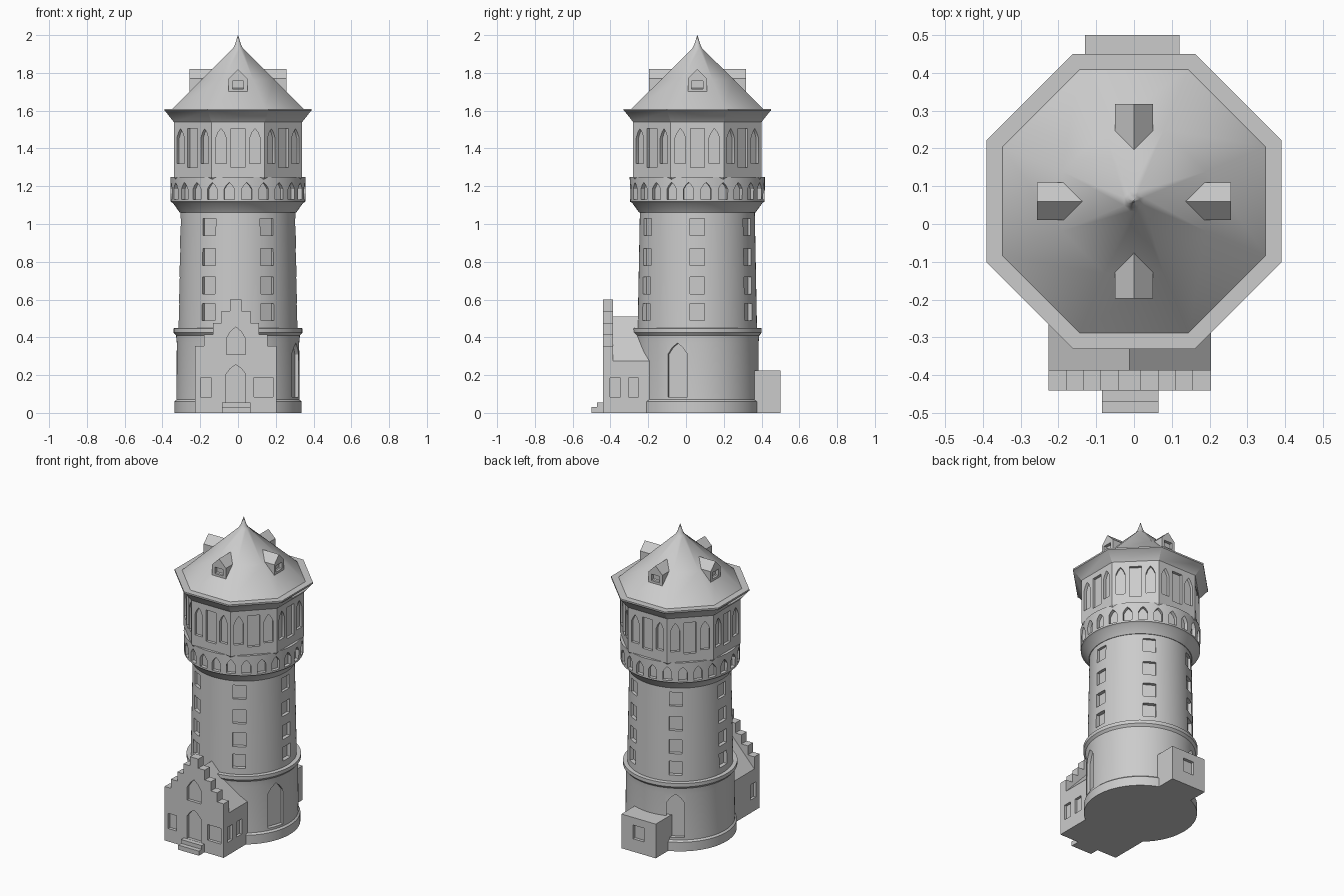
import bpy, bmesh, math
from mathutils import Vector

if "Cube" in bpy.data.objects:
    bpy.data.objects.remove(bpy.data.objects["Cube"])

CX, CY = 0.0, 0.06          # tower axis
FRONT, BACK = -90, 90       # facing angles in degrees

stone = bpy.data.materials.new("light grey stone")
stone.diffuse_color = (0.6, 0.6, 0.6, 1)
stone.use_nodes = True
stone.node_tree.nodes["Principled BSDF"].inputs["Base Color"].default_value = stone.diffuse_color


def rect(u, w, z0, z1):
    return [(u - w, z0), (u + w, z0), (u + w, z1), (u - w, z1)]


def arch(u, w, z0, spring, top):
    """Pointed arch outline."""
    mid = spring + (top - spring) * 0.6
    return [(u - w, z0), (u + w, z0), (u + w, spring), (u + w * 0.55, mid),
            (u, top), (u - w * 0.55, mid), (u - w, spring)]


def prism(bm, pts, az, d0, d1, origin=(CX, CY)):
    """Extrude an outline between two distances along a facing angle."""
    a = math.radians(az)
    n, t = Vector((math.cos(a), math.sin(a), 0)), Vector((-math.sin(a), math.cos(a), 0))
    o = Vector((origin[0], origin[1], 0))
    rings = [[bm.verts.new(o + t * u + n * d + Vector((0, 0, z))) for u, z in pts]
             for d in (d0, d1)]
    k = len(pts)
    bm.faces.new(rings[0])
    bm.faces.new(rings[1])
    for i in range(k):
        j = (i + 1) % k
        bm.faces.new((rings[0][i], rings[0][j], rings[1][j], rings[1][i]))


def lathe(bm, profile, sides, phase=0.0, apothem=False):
    """Closed turned solid from (radius, z) pairs around the tower axis."""
    s = 1 / math.cos(math.pi / sides) if apothem else 1
    rings = []
    for r, z in profile:
        rings.append([bm.verts.new((CX + r * s * math.cos(phase + 2 * math.pi * i / sides),
                                    CY + r * s * math.sin(phase + 2 * math.pi * i / sides), z))
                      for i in range(sides)])
    for a, b in zip(rings, rings[1:]):
        for i in range(sides):
            j = (i + 1) % sides
            bm.faces.new((a[i], a[j], b[j], b[i]))
    bm.faces.new(rings[0])
    bm.faces.new(rings[-1])


def make(name, bm):
    bmesh.ops.recalc_face_normals(bm, faces=bm.faces)
    me = bpy.data.meshes.new(name)
    bm.to_mesh(me)
    bm.free()
    ob = bpy.data.objects.new(name, me)
    bpy.context.collection.objects.link(ob)
    me.materials.append(stone)
    return ob


def finish(ob, cutter_bm=None, angle=30):
    """Cut the recesses, then shade by angle."""
    if cutter_bm:
        cut = make("cutter", cutter_bm)
        cut.hide_render = True
        m = ob.modifiers.new("recesses", 'BOOLEAN')
        m.operation, m.solver, m.object = 'DIFFERENCE', 'EXACT', cut
        dg = bpy.context.evaluated_depsgraph_get()
        me = bpy.data.meshes.new_from_object(ob.evaluated_get(dg))
        ob.modifiers.clear()
        ob.data = me
        bpy.data.objects.remove(cut)
    bpy.ops.object.select_all(action='DESELECT')
    ob.select_set(True)
    bpy.context.view_layer.objects.active = ob
    bpy.ops.object.shade_smooth_by_angle(angle=math.radians(angle))


OCT = math.pi / 8

# Tower base with plinth and ring ledge, two pointed side doors
bm, cut = bmesh.new(), bmesh.new()
lathe(bm, [(0.337, 0), (0.337, 0.06), (0.326, 0.07), (0.324, 0.37), (0.328, 0.41),
           (0.341, 0.425), (0.341, 0.448), (0.31, 0.45)], 96)
for az in (-19, 120):
    prism(cut, arch(0, 0.055, 0.085, 0.31, 0.37), az, 0.30, 0.45)
finish(make("tower_base", bm), cut)

# Tapered shaft with six columns of four windows
bm, cut = bmesh.new(), bmesh.new()
lathe(bm, [(0.316, 0.44), (0.304, 1.075)], 96)
for az in range(0, 360, 60):
    for z in (0.49, 0.63, 0.78, 0.94):
        prism(cut, rect(0, 0.039, z, z + 0.09), az, 0.288, 0.4)
finish(make("tower_shaft", bm), cut)

# Flared gallery band with 24 pointed niches
bm, cut = bmesh.new(), bmesh.new()
lathe(bm, [(0.29, 1.06), (0.308, 1.06), (0.345, 1.112), (0.356, 1.118),
           (0.358, 1.25), (0.30, 1.25)], 96)
for i in range(24):
    prism(cut, arch(0, 0.027, 1.13, 1.185, 1.22), 7.5 + 15 * i, 0.333, 0.45)
finish(make("gallery_band", bm), cut)

# Octagonal head: a broad window between two pointed ones on every side
bm, cut = bmesh.new(), bmesh.new()
lathe(bm, [(0.32, 1.22), (0.34, 1.25), (0.34, 1.56)], 8, OCT, True)
for i in range(8):
    prism(cut, rect(0, 0.037, 1.30, 1.505), 45 * i, 0.322, 0.45)
    for s in (-1, 1):
        prism(cut, arch(s * 0.09, 0.028, 1.32, 1.455, 1.505), 45 * i, 0.322, 0.45)
finish(make("octagon_head", bm), cut)

# Flared eaves
bm = bmesh.new()
lathe(bm, [(0.33, 1.54), (0.34, 1.54), (0.385, 1.597), (0.39, 1.60), (0.39, 1.61),
           (0.34, 1.61)], 8, OCT, True)
finish(make("eaves", bm))

# Smooth eight-sided roof with spire tip
bm = bmesh.new()
lathe(bm, [(0.35, 1.608), (0.19, 1.767), (0.026, 1.93), (0.016, 1.95), (0.001, 2.0)],
      8, OCT, True)
finish(make("roof", bm), angle=50)

# Four gabled dormers with a small window
for i, side in enumerate(("right", "back", "left", "front")):
    bm, cut = bmesh.new(), bmesh.new()
    prism(bm, [(-0.05, 1.69), (0.05, 1.69), (0.05, 1.77), (0, 1.82), (-0.05, 1.77)],
          90 * i, 0.10, 0.257)
    prism(cut, rect(0, 0.03, 1.715, 1.757), 90 * i, 0.237, 0.3)
    finish(make("dormer_" + side, bm), cut)

# Entrance house with gabled roof and stepped front wall
HO = (-0.0115, 0.0)


def side_windows(bm):
    for y in (-0.375, -0.278):
        prism(bm, rect(y, 0.027, 0.085, 0.185), 0, 0.198, 0.3, HO)
    prism(bm, rect(0.375, 0.027, 0.085, 0.185), 180, 0.198, 0.3, HO)


bm, cut = bmesh.new(), bmesh.new()
prism(bm, [(-0.215, 0), (0.215, 0), (0.215, 0.275), (0, 0.51), (-0.215, 0.275)],
      FRONT, 0.10, 0.387, HO)
side_windows(cut)
finish(make("entrance_house", bm), cut)

bm, cut = bmesh.new(), bmesh.new()
steps = [(0.215, 0.355), (0.168, 0.415), (0.122, 0.475), (0.077, 0.54), (0.03, 0.60)]
right, low = [(0.215, 0)], 0
for w, z in steps:
    if low:
        right.append((w, low))
    right.append((w, z))
    low = z
prism(bm, right + [(-w, z) for w, z in reversed(right)], FRONT, 0.386, 0.44, HO)
side_windows(cut)
prism(cut, arch(0, 0.052, 0.056, 0.205, 0.255), FRONT, 0.42, 0.5, HO)
prism(cut, arch(0, 0.05, 0.31, 0.395, 0.455), FRONT, 0.42, 0.5, HO)
prism(cut, rect(-0.158, 0.03, 0.085, 0.185), FRONT, 0.42, 0.5, HO)
prism(cut, rect(0.147, 0.05, 0.085, 0.188), FRONT, 0.42, 0.5, HO)
finish(make("stepped_gable", bm), cut)

# Door steps
bm = bmesh.new()
prism(bm, rect(-0.01, 0.075, 0, 0.055), FRONT, 0.43, 0.47, (0, 0))
prism(bm, rect(-0.01, 0.075, 0, 0.03), FRONT, 0.465, 0.50, (0, 0))
finish(make("door_steps", bm))

# Flat-roofed rear annex with one window
bm, cut = bmesh.new(), bmesh.new()
prism(bm, rect(0.005, 0.125, 0, 0.225), BACK, 0.25, 0.50, (0, 0))
prism(cut, rect(0.005, 0.04, 0.085, 0.175), BACK, 0.48, 0.6, (0, 0))
finish(make("rear_annex", bm), cut)
